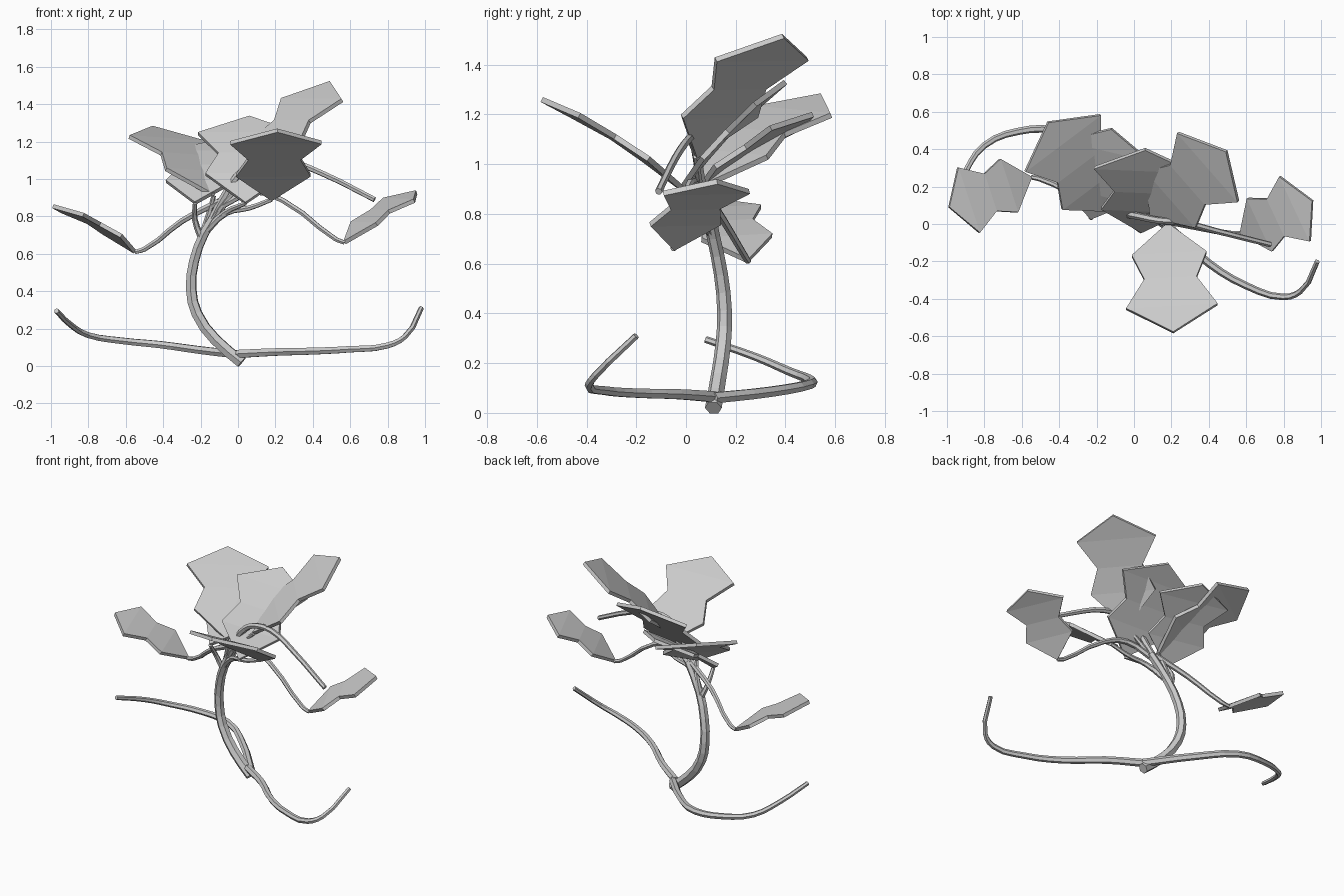
import bpy, bmesh
from mathutils import Vector

if "Cube" in bpy.data.objects:
    bpy.data.objects.remove(bpy.data.objects["Cube"])


def tube(name, pts, r0, r1, res=3):
    """Six-sided tapering stalk through the given points."""
    cu = bpy.data.curves.new(name, 'CURVE')
    cu.dimensions = '3D'
    cu.bevel_depth = 1.0
    cu.bevel_resolution = 1
    cu.resolution_u = res
    cu.use_fill_caps = True
    sp = cu.splines.new('BEZIER')
    sp.use_smooth = False
    sp.bezier_points.add(len(pts) - 1)
    for i, (bp, p) in enumerate(zip(sp.bezier_points, pts)):
        bp.co = p
        bp.handle_left_type = bp.handle_right_type = 'AUTO'
        bp.radius = r0 + (r1 - r0) * i / (len(pts) - 1)
    ob = bpy.data.objects.new(name, cu)
    bpy.context.collection.objects.link(ob)
    bpy.ops.object.select_all(action='DESELECT')
    bpy.context.view_layer.objects.active = ob
    ob.select_set(True)
    bpy.ops.object.convert(target='MESH')


def leaf(name, base, tip, side, width, bend=0.028):
    """Waisted eight-point blade, arched along its length, with thickness."""
    base, tip = Vector(base), Vector(tip)
    d = tip - base
    axis = d.normalized()
    side = Vector(side)
    side = (side - axis * side.dot(axis)).normalized()
    up = side.cross(axis)
    if up.z < 0:
        up = -up
    bm = bmesh.new()
    b, t = bm.verts.new(base), bm.verts.new(tip)
    rows = []
    for f, half in ((0.30, 0.20), (0.53, 0.14), (0.78, 0.245)):
        c = base + d * f + up * bend * 4 * f * (1 - f)
        rows.append([bm.verts.new(c + side * half * width * s) for s in (-1, 1)])
    bm.faces.new((b, rows[0][1], rows[0][0]))
    for lo, hi in zip(rows, rows[1:]):
        bm.faces.new((lo[0], lo[1], hi[1], hi[0]))
    bm.faces.new((rows[2][0], rows[2][1], t))
    bmesh.ops.recalc_face_normals(bm, faces=bm.faces)
    me = bpy.data.meshes.new(name)
    bm.to_mesh(me)
    bm.free()
    ob = bpy.data.objects.new(name, me)
    bpy.context.collection.objects.link(ob)
    mod = ob.modifiers.new('thickness', 'SOLIDIFY')
    mod.thickness = 0.022
    mod.offset = 0


# Main stem
tube('stem', [(0.02, 0.11, 0.02), (-0.12, 0.13, 0.14), (-0.22, 0.15, 0.28),
              (-0.25, 0.155, 0.41), (-0.235, 0.14, 0.56), (-0.18, 0.11, 0.71),
              (-0.07, 0.075, 0.88)], 0.034, 0.026, 2)

# Ground runners
tube('left_runner', [(0.02, 0.11, 0.06), (-0.2, 0.34, 0.085), (-0.42, 0.495, 0.115),
                     (-0.62, 0.495, 0.135), (-0.8, 0.42, 0.165), (-0.9, 0.28, 0.225),
                     (-0.97, 0.08, 0.295)], 0.025, 0.014)
tube('right_runner', [(0.0, 0.11, 0.065), (0.2, -0.03, 0.075), (0.4, -0.21, 0.08),
                      (0.6, -0.33, 0.09), (0.8, -0.39, 0.11), (0.89, -0.36, 0.155),
                      (0.98, -0.2, 0.31)], 0.025, 0.014)

# Leaves: base, tip, sideways direction, width factor
leaves = {
    'front_leaf': ((0.18, 0.0, 0.89), (0.21, -0.58, 1.26), (1, 0.06, 0), 1.0),
    'top_leaf': ((0.09, 0.04, 1.03), (0.495, 0.39, 1.515), (0.68, -0.73, 0.02), 1.0),
    'centre_leaf': ((0.04, -0.04, 0.87), (0.06, 0.4, 1.33), (1, -0.02, 0.02), 1.1),
    'inner_leaf': ((-0.23, 0.03, 0.87), (-0.12, 0.51, 1.2), (1, -0.25, 0), 0.95),
    'back_leaf': ((-0.13, 0.07, 0.91), (-0.46, 0.545, 1.275), (0.78, 0.62, -0.04), 1.03),
    'left_leaf': ((-0.55, 0.25, 0.61), (-0.99, 0.09, 0.855), (0.36, -0.93, -0.08), 0.75),
    'right_leaf': ((0.57, -0.05, 0.66), (0.955, 0.125, 0.93), (0.5, -0.85, 0.04), 0.78),
}
for name, (base, tip, side, width) in leaves.items():
    leaf(name, base, tip, side, width)

# Leaf stalks: start and bend before reaching each leaf base
stalks = {
    'front_leaf': [(-0.18, 0.11, 0.71), (-0.06, 0.04, 0.82), (0.06, 0.02, 0.845)],
    'top_leaf': [(-0.16, 0.1, 0.74), (-0.06, 0.06, 0.89)],
    'centre_leaf': [(-0.18, 0.11, 0.71), (-0.07, 0.04, 0.82)],
    'inner_leaf': [(-0.19, 0.12, 0.67), (-0.23, 0.09, 0.78)],
    'back_leaf': [(-0.19, 0.12, 0.7), (-0.15, 0.1, 0.83)],
    'left_leaf': [(-0.1, 0.08, 0.88), (-0.3, 0.15, 0.775), (-0.5, 0.24, 0.625)],
    'right_leaf': [(-0.08, 0.07, 0.86), (0.08, 0.03, 0.93), (0.24, 0.0, 0.885),
                   (0.52, -0.05, 0.68)],
}
for name, pts in stalks.items():
    tube(name + '_stalk', pts + [leaves[name][0]], 0.019, 0.012)

# Bare arching stalk
tube('bare_stalk', [(-0.15, 0.1, 0.76), (-0.06, 0.06, 0.93), (0.03, 0.04, 1.05),
                    (0.13, 0.02, 1.1), (0.25, 0.01, 1.1), (0.45, -0.04, 1.03),
                    (0.73, -0.11, 0.89)], 0.022, 0.015)
